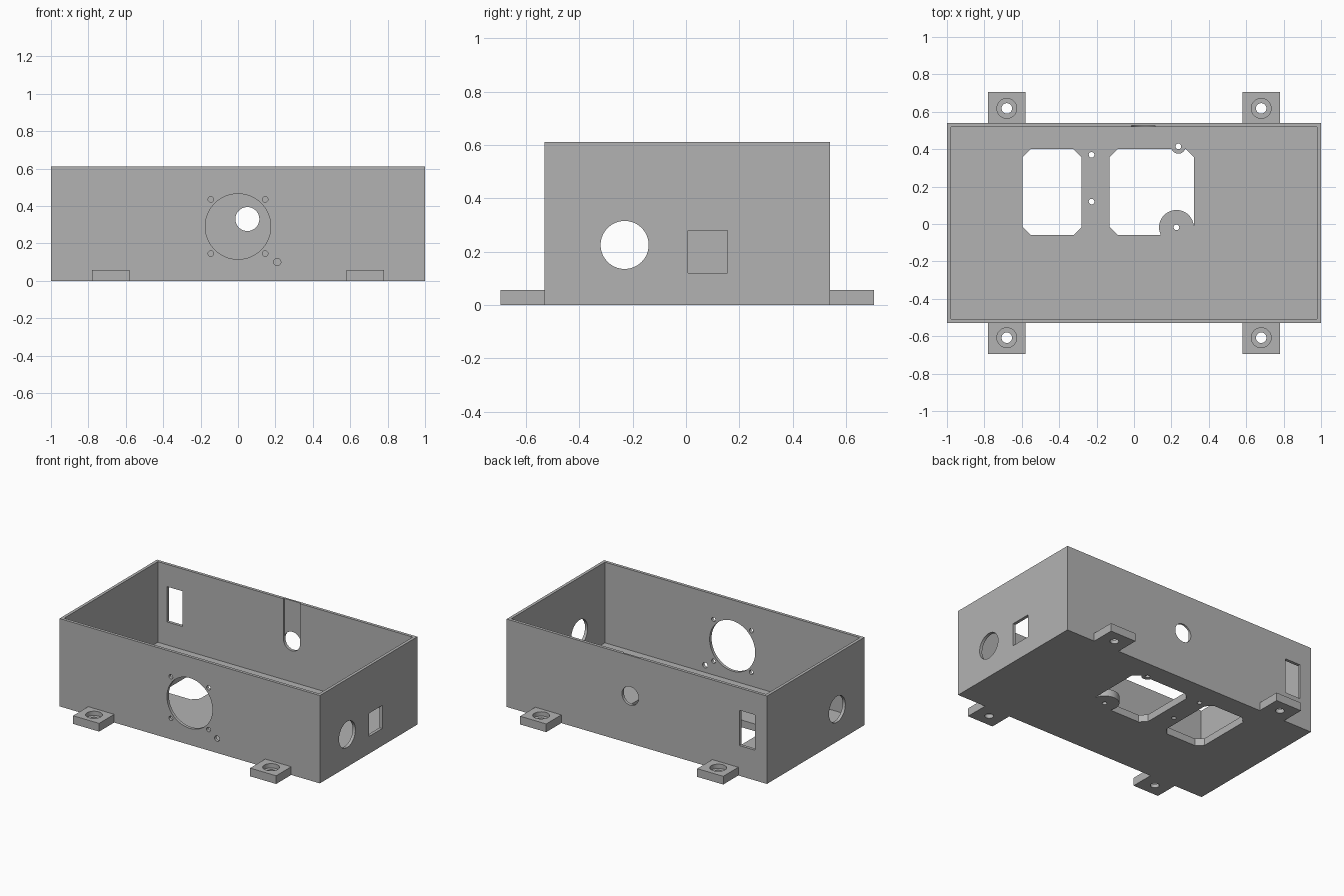
import bpy
import bmesh
from mathutils import Matrix, Vector

if "Cube" in bpy.data.objects:
    bpy.data.objects.remove(bpy.data.objects["Cube"], do_unlink=True)

grey = bpy.data.materials.new("plain grey")
grey.use_nodes = True
COLOUR = (0.45, 0.45, 0.45, 1)
grey.diffuse_color = COLOUR
grey.node_tree.nodes["Principled BSDF"].inputs["Base Color"].default_value = COLOUR


def finish(bm, name):
    bmesh.ops.recalc_face_normals(bm, faces=bm.faces)
    mesh = bpy.data.meshes.new(name)
    bm.to_mesh(mesh)
    bm.free()
    mesh.materials.append(grey)
    obj = bpy.data.objects.new(name, mesh)
    bpy.context.collection.objects.link(obj)
    return obj


def box(name, x, y, z):
    """Box from a (low, high) pair on each axis."""
    bm = bmesh.new()
    bmesh.ops.create_cube(bm, size=1)
    for v in bm.verts:
        v.co = Vector([(a + b) / 2 + c * (b - a) for (a, b), c in zip((x, y, z), v.co)])
    return finish(bm, name)


def rod(centre, radius, length, axis="Z", name="hole_cutter"):
    """Cylinder centred on a point and running along one axis."""
    bm = bmesh.new()
    turn = {"X": Matrix.Rotation(1.570796, 4, "Y"),
            "Y": Matrix.Rotation(1.570796, 4, "X"),
            "Z": Matrix()}[axis]
    bmesh.ops.create_cone(bm, cap_ends=True, segments=64, radius1=radius,
                          radius2=radius, depth=length,
                          matrix=Matrix.Translation(centre) @ turn)
    return finish(bm, name)


def octagon(x, y, z, c):
    """Rectangular prism with chamfered upright corners."""
    (a, b), (d, e) = x, y
    pts = [(a + c, d), (b - c, d), (b, d + c), (b, e - c),
           (b - c, e), (a + c, e), (a, e - c), (a, d + c)]
    bm = bmesh.new()
    face = bm.faces.new([bm.verts.new((px, py, z[0])) for px, py in pts])
    top = bmesh.ops.extrude_face_region(bm, geom=[face])["geom"]
    bmesh.ops.translate(bm, vec=(0, 0, z[1] - z[0]),
                        verts=[g for g in top if isinstance(g, bmesh.types.BMVert)])
    return finish(bm, "opening_cutter")


def cut(target, cutter):
    cutter.hide_render = True
    mod = target.modifiers.new("cut", "BOOLEAN")
    mod.operation = "DIFFERENCE"
    mod.solver = "EXACT"
    mod.object = cutter
    bpy.context.view_layer.objects.active = target
    bpy.ops.object.modifier_apply(modifier=mod.name)
    bpy.data.objects.remove(cutter, do_unlink=True)


FRONT, BACK, HEIGHT, WALL, FLOOR = -0.53, 0.54, 0.61, 0.021, 0.05
THROUGH = (-0.1, 0.1)

# Open-topped tray
case = box("case", (-1, 1), (FRONT, BACK), (0, HEIGHT))
cut(case, box("cavity_cutter", (WALL - 1, 1 - WALL),
              (FRONT + WALL, BACK - WALL), (FLOOR, 1)))

# Front wall: large round opening, four screw holes, one small hole
cut(case, rod((0, FRONT, 0.29), 0.175, 0.2, "Y"))
for sx in (-1, 1):
    for sz in (-1, 1):
        cut(case, rod((sx * 0.145, FRONT, 0.29 + sz * 0.145), 0.015, 0.2, "Y"))
cut(case, rod((0.21, FRONT, 0.1), 0.019, 0.2, "Y"))

# Back wall: cable hole with a shallow groove to the rim, and a socket slot
cut(case, box("groove_cutter", (-0.013, 0.113), (0.45, BACK - 0.013), (0.33, 1)))
cut(case, rod((0.05, BACK, 0.33), 0.064, 0.2, "Y"))
cut(case, box("slot_cutter", (-0.91, -0.79), (0.45, 0.65), (0.21, 0.455)))

# Side walls: round hole on both, square window on one
for side in (-1, 1):
    cut(case, rod((side, -0.23, 0.225), 0.09, 0.2, "X"))
cut(case, box("window_cutter", (0.9, 1.1), (0.008, 0.155), (0.12, 0.28)))

# Floor openings; the second keeps two round screw lugs
cut(case, octagon((-0.595, -0.28), (-0.06, 0.4), THROUGH, 0.043))
opening = octagon((-0.13, 0.32), (-0.06, 0.4), THROUGH, 0.043)
lugs = [(0.227, -0.018, 0.093), (0.237, 0.415, 0.039)]
for x, y, radius in lugs:
    cut(opening, rod((x, y, 0), radius, 0.4))
cut(case, opening)
for x, y in [lug[:2] for lug in lugs] + [(-0.227, 0.37), (-0.227, 0.12)]:
    cut(case, rod((x, y, 0), 0.015, 0.2))

# Mounting tabs with counterbored holes
parts = [case]
for xname, x in (("right", -0.68), ("left", 0.68)):
    for yname, ys, hole_y in (("front", (-0.695, FRONT), -0.608),
                              ("back", (BACK, 0.705), 0.618)):
        tab = box(f"{yname}_{xname}_tab", (x - 0.1, x + 0.1), ys, (0, 0.057))
        cut(tab, rod((x, hole_y, 0.077), 0.053, 0.1))
        cut(tab, rod((x, hole_y, 0), 0.028, 0.3))
        parts.append(tab)

# Smooth the round holes, keep the edges sharp
bpy.ops.object.select_all(action="DESELECT")
for part in parts:
    part.select_set(True)
bpy.context.view_layer.objects.active = case
bpy.ops.object.shade_smooth_by_angle(angle=0.5)
